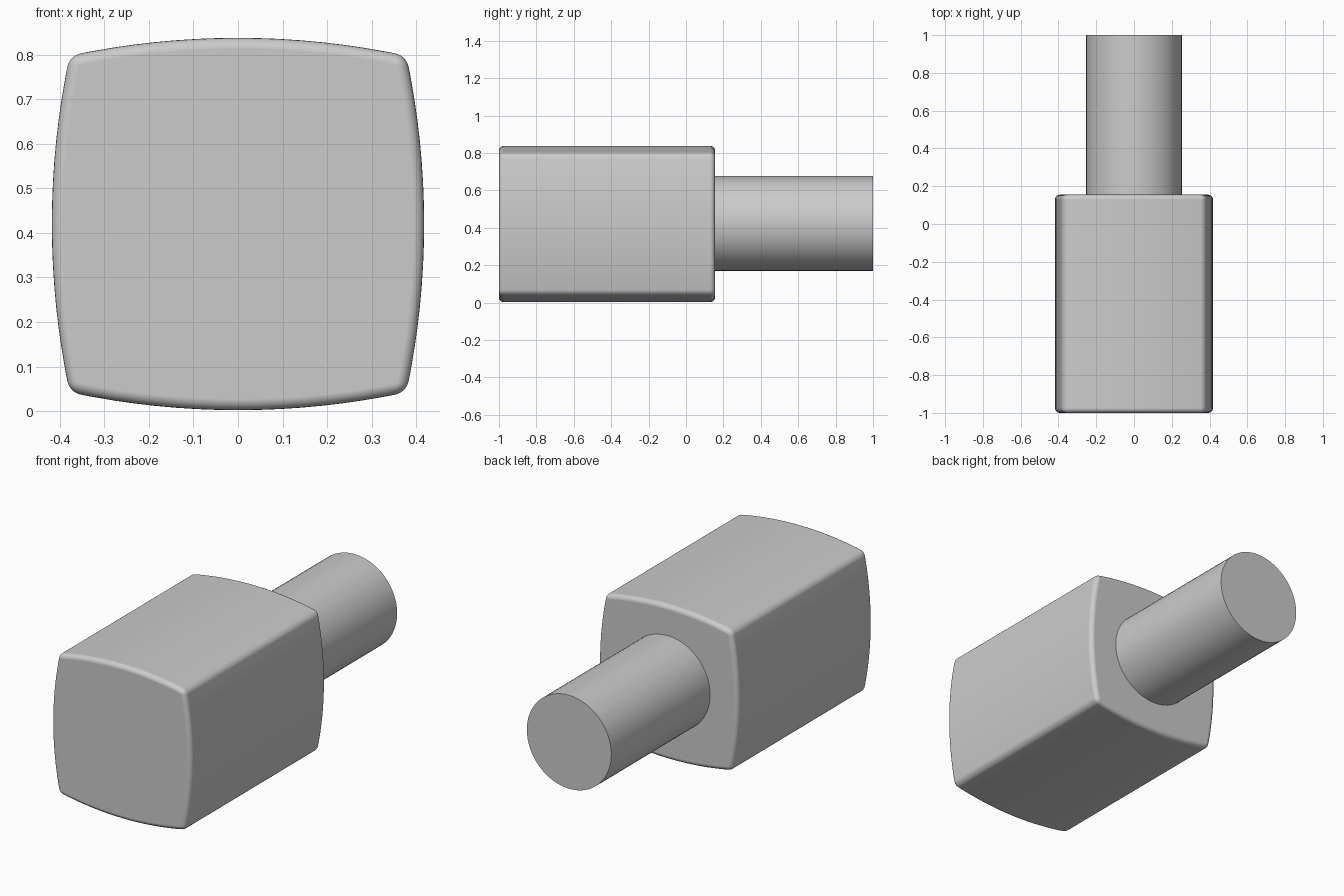
import bpy, bmesh, math
from mathutils import Matrix, Vector

if "Cube" in bpy.data.objects:
    bpy.data.objects.remove(bpy.data.objects["Cube"], do_unlink=True)

MID = 0.42                      # height of the long axis
FRONT, SHOULDER, BACK = -1.0, 0.155, 1.0
CORNER, BULGE, STEPS = 0.378, 0.04, 16

grey = bpy.data.materials.new("plain_grey")
grey.use_nodes = True
colour = (0.6, 0.6, 0.6, 1)
grey.diffuse_color = colour
grey.node_tree.nodes["Principled BSDF"].inputs["Base Color"].default_value = colour


def finish(name, bm):
    bmesh.ops.recalc_face_normals(bm, faces=bm.faces)
    mesh = bpy.data.meshes.new(name)
    bm.to_mesh(mesh)
    bm.free()
    mesh.materials.append(grey)
    obj = bpy.data.objects.new(name, mesh)
    bpy.context.collection.objects.link(obj)
    bpy.ops.object.select_all(action="DESELECT")
    obj.select_set(True)
    bpy.context.view_layer.objects.active = obj
    return obj


# Head: a square of four shallow arcs, pulled along y
bm = bmesh.new()
radius = (CORNER ** 2 + BULGE ** 2) / (2 * BULGE)
sweep = math.asin(CORNER / radius)
ring = []
for side in range(4):
    turn = Matrix.Rotation(side * math.pi / 2, 3, "Y")
    for i in range(STEPS):
        a = sweep * (2 * i / STEPS - 1)
        p = Vector((radius * math.sin(a), 0, radius * (math.cos(a) - 1) + CORNER + BULGE))
        ring.append(bm.verts.new(turn @ p + Vector((0, FRONT, MID))))
cap = bm.faces.new(ring)
pulled = bmesh.ops.extrude_face_region(bm, geom=[cap], use_keep_orig=True)["geom"]
bmesh.ops.translate(bm, vec=(0, SHOULDER - FRONT, 0),
                    verts=[v for v in pulled if isinstance(v, bmesh.types.BMVert)])
head = finish("head", bm)
bpy.ops.object.shade_smooth()
bevel = head.modifiers.new("rounded_edges", "BEVEL")
bevel.width, bevel.segments = 0.025, 5
bevel.limit_method, bevel.angle_limit = "ANGLE", math.radians(30)
bevel.harden_normals = True

# Shaft: a plain round bar out of the back of the head
bm = bmesh.new()
bmesh.ops.create_cone(bm, cap_ends=True, segments=64, radius1=0.253, radius2=0.253,
                      depth=BACK - SHOULDER,
                      matrix=Matrix.Translation((0, (BACK + SHOULDER) / 2, MID + 0.003))
                      @ Matrix.Rotation(math.pi / 2, 4, "X"))
finish("shaft", bm)
bpy.ops.object.shade_smooth_by_angle(angle=math.radians(30))
